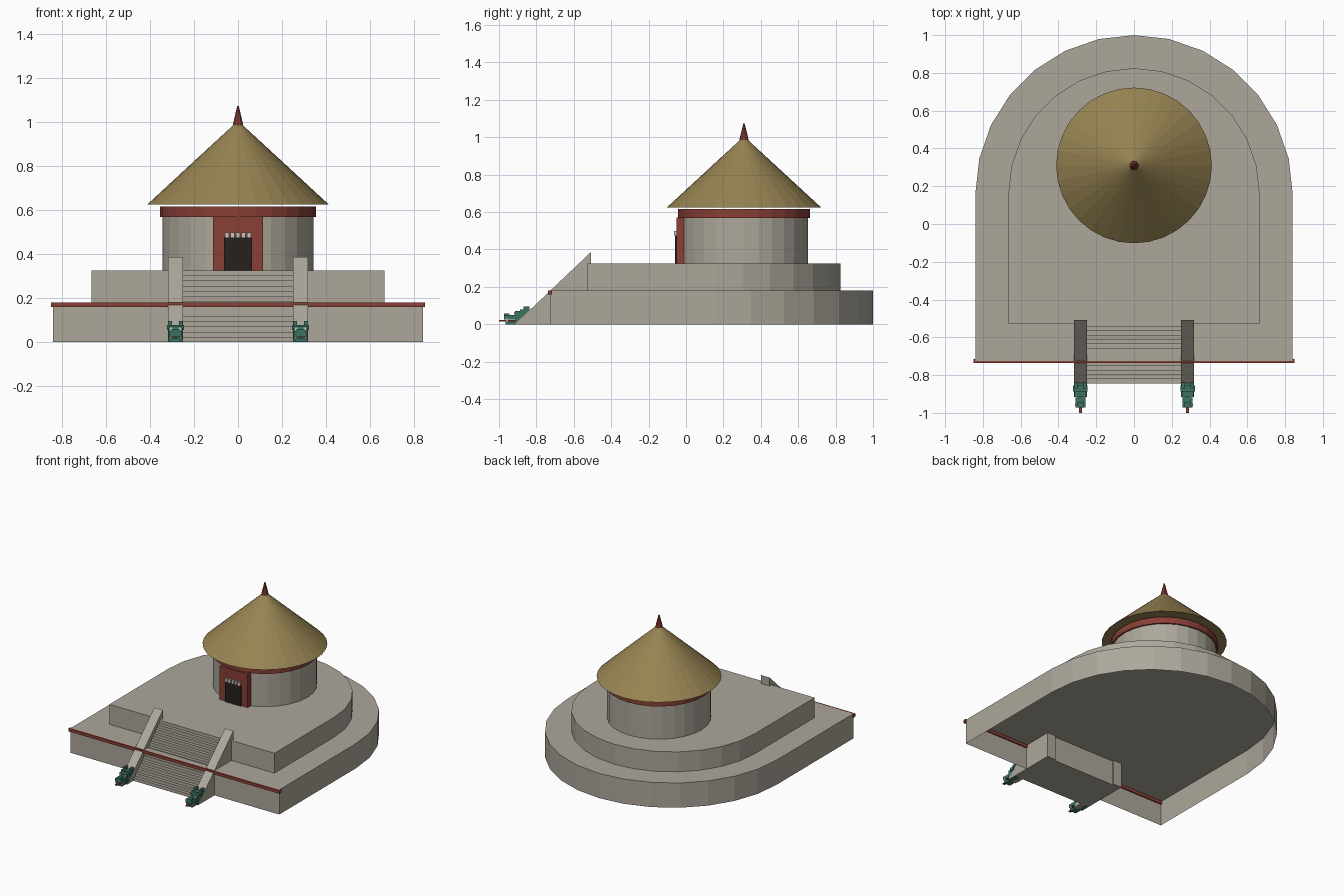
import bpy, bmesh
from math import sin, cos, pi

if "Cube" in bpy.data.objects:
    bpy.data.objects.remove(bpy.data.objects["Cube"])


def material(name, r, g, b):
    m = bpy.data.materials.new(name)
    m.diffuse_color = (r, g, b, 1)
    m.use_nodes = True
    m.node_tree.nodes["Principled BSDF"].inputs["Base Color"].default_value = m.diffuse_color
    return m


STONE = material("stone", 0.42, 0.39, 0.33)
RED = material("red_paint", 0.25, 0.05, 0.035)
THATCH = material("roof_ochre", 0.31, 0.23, 0.085)
GREEN = material("green_stone", 0.045, 0.17, 0.12)
DARK = material("dark_opening", 0.02, 0.015, 0.012)
PALE = material("pale_trim", 0.6, 0.58, 0.52)


def finish(name, bm, mat):
    bmesh.ops.recalc_face_normals(bm, faces=bm.faces)
    me = bpy.data.meshes.new(name)
    bm.to_mesh(me)
    bm.free()
    me.materials.append(mat)
    ob = bpy.data.objects.new(name, me)
    bpy.context.collection.objects.link(ob)
    return ob


def prism(name, pts, place, lo, hi, mat, open_base=False):
    """Extrude a 2D outline from lo to hi; place maps (u, v, w) to xyz."""
    bm = bmesh.new()
    a = [bm.verts.new(place(u, v, lo)) for u, v in pts]
    b = [bm.verts.new(place(u, v, hi)) for u, v in pts]
    n = len(pts)
    for i in range(n):
        j = (i + 1) % n
        bm.faces.new((a[i], a[j], b[j], b[i]))
    base = bm.faces.new(a[::-1])
    bm.faces.new(b)
    bmesh.ops.recalc_face_normals(bm, faces=bm.faces)
    if open_base:
        bmesh.ops.delete(bm, geom=[base], context='FACES_ONLY')
    return finish(name, bm, mat)


def upright(u, v, w):
    return (u, v, w)


def sideways(u, v, w):
    return (w, u, v)


def box(name, x, y, z, mat):
    outline = [(x[0], y[0]), (x[1], y[0]), (x[1], y[1]), (x[0], y[1])]
    return prism(name, outline, upright, z[0], z[1], mat)


def cone(name, r1, r2, z0, z1, sides, mat):
    bm = bmesh.new()
    bmesh.ops.create_cone(bm, cap_ends=True, segments=sides, radius1=r1,
                          radius2=r2, depth=z1 - z0)
    bmesh.ops.translate(bm, verts=bm.verts, vec=(0, 0.31, (z0 + z1) / 2))
    return finish(name, bm, mat)


# Terraces with a straight front and a half-round back
def terrace(name, r, front, z0, z1, open_base):
    arc = [(r * cos(pi * i / 14), 0.16 + r * sin(pi * i / 14)) for i in range(15)]
    prism(name, arc + [(-r, front), (r, front)], upright, z0, z1, STONE, open_base)


terrace("lower_terrace", 0.84, -0.725, 0, 0.18, True)
terrace("upper_terrace", 0.665, -0.53, 0.18, 0.325, False)
box("terrace_trim", (-0.85, 0.85), (-0.737, -0.716), (0.158, 0.18), RED)

# Round hall
cone("hall_wall", 0.343, 0.343, 0.325, 0.61, 28, STONE)
cone("wall_band", 0.354, 0.354, 0.568, 0.615, 28, RED)
cone("roof", 0.412, 0.0, 0.625, 1.005, 32, THATCH)
cone("roof_finial", 0.025, 0.004, 0.985, 1.072, 10, RED)

# Doorway
box("door_frame", (-0.113, 0.113), (-0.05, 0.02), (0.325, 0.57), RED)
box("door_opening", (-0.063, 0.063), (-0.058, 0), (0.325, 0.475), DARK)
for i in range(5):
    x = -0.05 + i * 0.025
    box("door_tooth", (x - 0.009, x + 0.009), (-0.064, -0.045), (0.475, 0.498), PALE)

# Staircase
STEPS = 14
rise, tread = 0.325 / STEPS, 0.325 / STEPS
profile = [(-0.52, 0), (-0.845, 0)]
for i in range(STEPS):
    y = -0.845 + i * tread
    profile.append((y, (i + 1) * rise))
    profile.append((y + tread, (i + 1) * rise))
    if i < STEPS - 1:
        continue
steps = [(-0.52, 0), (-0.845, 0)] + profile[2:]
prism("stairs", steps, sideways, -0.25, 0.25, STONE)

# Side ramps, each ending in a carved beast head
for s in (-1, 1):
    c = s * 0.284
    ramp = [(-0.915, 0), (-0.507, 0), (-0.507, 0.387)]
    prism("stair_ramp", ramp, sideways, c - 0.034, c + 0.034, STONE)

    def part(name, half, y, z, mat=GREEN, dx=0):
        box(name, (c + dx - half, c + dx + half), y, z, mat)

    part("head_block", 0.031, (-0.915, -0.84), (0, 0.07))
    part("upper_jaw", 0.027, (-0.972, -0.9), (0.026, 0.05))
    part("lower_jaw", 0.024, (-0.965, -0.9), (0, 0.015))
    part("nose", 0.018, (-0.972, -0.945), (0.048, 0.058))
    part("brow", 0.038, (-0.888, -0.855), (0.055, 0.078))
    part("tongue", 0.008, (-1.0, -0.91), (0.015, 0.023), RED)
    for e in (-1, 1):
        part("eye", 0.006, (-0.92, -0.905), (0.052, 0.066), PALE, e * 0.019)
        part("fang", 0.004, (-0.962, -0.952), (0.012, 0.03), PALE, e * 0.024)
        part("horn", 0.009, (-0.87, -0.838), (0.072, 0.095), GREEN, e * 0.024)
